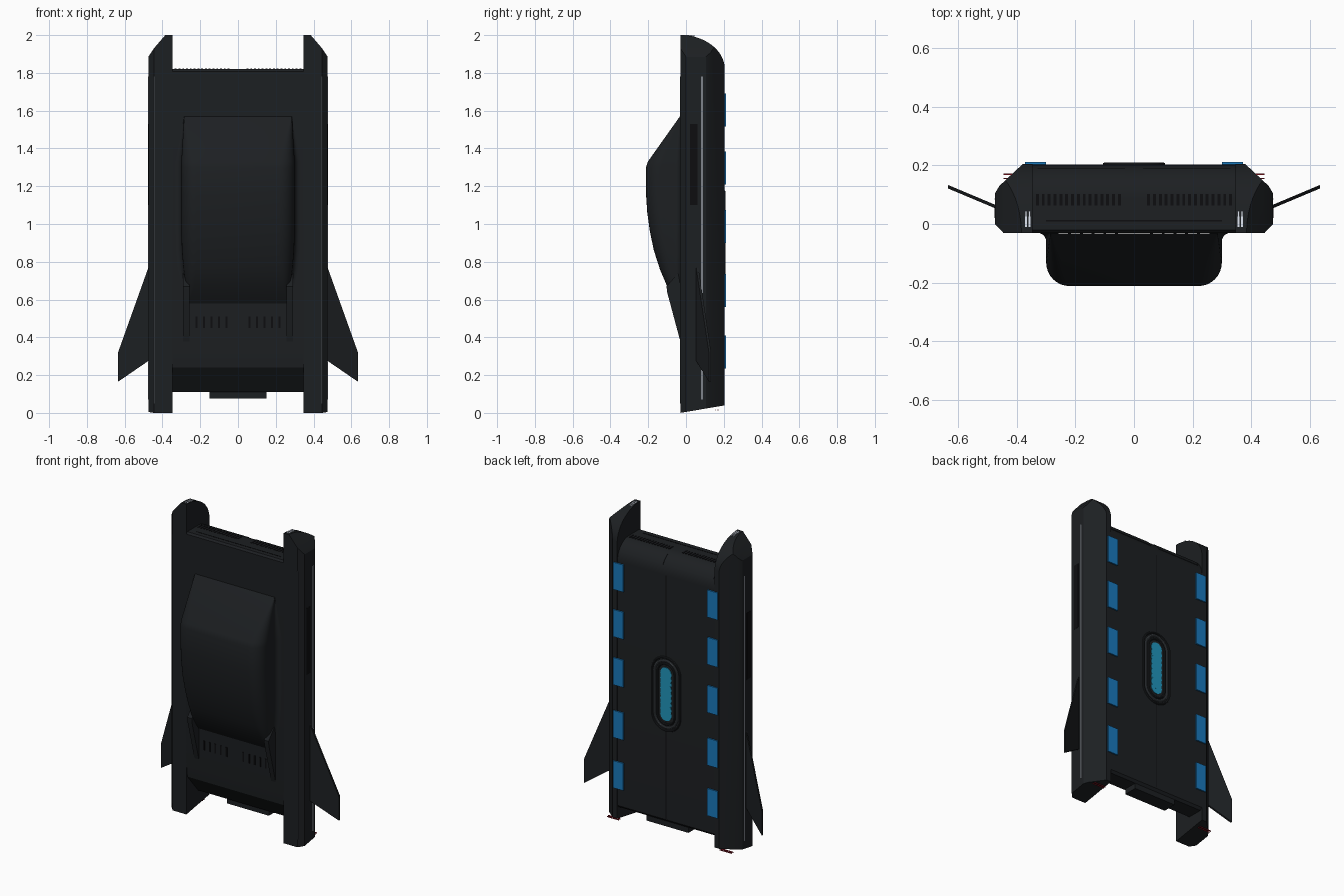
import bpy, bmesh, math
from mathutils import Vector

if "Cube" in bpy.data.objects:
    bpy.data.objects.remove(bpy.data.objects["Cube"])

def mat(name, c):
    m = bpy.data.materials.new(name)
    m.diffuse_color = (*c, 1)
    m.use_nodes = True
    m.node_tree.nodes["Principled BSDF"].inputs["Base Color"].default_value = m.diffuse_color
    return m

BLACK = mat("hull_black", (0.012, 0.014, 0.016))
DARK = mat("recess_black", (0.004, 0.004, 0.005))
GREY = mat("trim_grey", (0.06, 0.07, 0.08))
WHITE = mat("light_white", (0.75, 0.8, 0.9))
BLUE = mat("panel_blue", (0.01, 0.19, 0.5))
CYAN = mat("core_cyan", (0.015, 0.3, 0.5))
RED = mat("tail_red", (0.3, 0.01, 0.02))

def finish(bm, name, m=BLACK, mirror=False):
    bmesh.ops.remove_doubles(bm, verts=bm.verts, dist=1e-5)
    bmesh.ops.recalc_face_normals(bm, faces=bm.faces)
    me = bpy.data.meshes.new(name)
    bm.to_mesh(me)
    bm.free()
    o = bpy.data.objects.new(name, me)
    bpy.context.collection.objects.link(o)
    me.materials.append(m)
    if mirror:
        mod = o.modifiers.new("mirror", 'MIRROR')
        mod.use_bisect_axis[0] = False
    return o

def prism(bm, low, high):
    """Solid between two matching outlines."""
    a = [bm.verts.new(p) for p in low]
    b = [bm.verts.new(p) for p in high]
    n = len(a)
    bm.faces.new(a)
    bm.faces.new(b[::-1])
    for i in range(n):
        bm.faces.new((a[i], a[(i + 1) % n], b[(i + 1) % n], b[i]))

def boxes(name, spans, m=BLACK, mirror=False):
    """Boxes given as (x0, x1, y0, y1, z0, z1)."""
    bm = bmesh.new()
    for x0, x1, y0, y1, z0, z1 in spans:
        ring = [(x0, y0), (x1, y0), (x1, y1), (x0, y1)]
        prism(bm, [(x, y, z0) for x, y in ring], [(x, y, z1) for x, y in ring])
    return finish(bm, name, m, mirror)

def side_prism(name, yz, x0, x1, m=BLACK, mirror=False):
    bm = bmesh.new()
    prism(bm, [(x0, y, z) for y, z in yz], [(x1, y, z) for y, z in yz])
    return finish(bm, name, m, mirror)

def cut(bm, co, no):
    r = bmesh.ops.bisect_plane(bm, geom=bm.verts[:] + bm.edges[:] + bm.faces[:],
                               plane_co=co, plane_no=Vector(no).normalized(), clear_outer=True)
    edges = [e for e in r['geom_cut'] if isinstance(e, bmesh.types.BMEdge)]
    if edges:
        bmesh.ops.holes_fill(bm, edges=edges, sides=0)

# side rails: chamfered bar with rounded nose and slanted tail
bm = bmesh.new()
sec = [(.347, -.03), (.445, -.03), (.475, 0), (.475, .105), (.46, .13), (.38, .205), (.347, .205)]
prism(bm, [(x, y, -.05) for x, y in sec], [(x, y, 2.05) for x, y in sec])
for i in range(13):
    t = math.radians(90 * i / 13)
    s, c = math.sin(t), math.cos(t)
    cut(bm, (0, -.03 + .235 * s, 1.82 + .18 * c), (0, s / .235, c / .18))
cut(bm, (.385, 0, 2), (.07, 0, .06))
cut(bm, (.445, 0, 1.93), (.045, 0, .03))
cut(bm, (0, -.03, 0), (0, .04, -.235))
finish(bm, "side_rail", mirror=True)

# central hull slab with rounded nose and undercut tail
prof = [(-.03, .33), (-.02, .24), (.09, .11), (.19, .11), (.203, .125)]
prof += [(.09 + .113 * math.cos(math.radians(a)), 1.70 + .12 * math.sin(math.radians(a)))
         for a in range(0, 91, 10)]
prof += [(-.02, 1.82), (-.03, 1.808)]
side_prism("hull", prof, -.35, .35)
boxes("tail_block", [(-.15, .15, .10, .19, .075, .12)])

# canopy lofted from rounded sections: z, height, half width
def section(z, h, w):
    f, r = min(.03, h * .3), min(.08, h * .6)
    half = []
    for i in range(6):
        a = math.radians(18 * i)
        half.append((w + f - f * math.sin(a), -.03 - f + f * math.cos(a)))
    for i in range(9):
        a = math.radians(90 * i / 8)
        half.append((w - r + r * math.cos(a), -.03 - h + r - r * math.sin(a)))
    pts = half + [(-x, y) for x, y in half[::-1]]
    return [(x, y, z) for x, y in pts]

rows = [(1.57, .002, .285), (1.33, .172, .30), (1.30, .182, .30), (1.15, .181, .30),
        (1.06, .175, .30), (.96, .161, .30), (.86, .14, .297), (.76, .108, .288),
        (.67, .07, .275), (.58, .002, .265)]
bm = bmesh.new()
grid = [[bm.verts.new(p) for p in section(*r)] for r in rows]
for a, b in zip(grid, grid[1:]):
    for i in range(len(a) - 1):
        bm.faces.new((a[i], a[i + 1], b[i + 1], b[i]))
finish(bm, "canopy")

# buttresses and vents behind the canopy
side_prism("buttress", [(-.025, .36), (-.10, .64), (-.103, .67), (-.025, .76)], .258, .29, mirror=True)
boxes("deck_vents", [(x - .005, x + .005, -.033, -.02, .45, .51)
                     for x in (.06, .10, .14, .18, .22)], DARK, True)

# tail fins
fin = [(.46, .81), (.635, .32), (.635, .165), (.46, .285)]
bm = bmesh.new()
prism(bm, *[[(x, .06 + (x - .475) * .42 + d, z) for x, z in fin] for d in (-.006, .006)])
finish(bm, "tail_fin", mirror=True)

# nose grille, panels and seam
boxes("nose_grille", [(.045 + i * .02, .055 + i * .02, .063, .103, 1.81, 1.822)
                      for i in range(15)], DARK, True)
boxes("nose_seam", [(-.3, .3, .008, .013, 1.81, 1.8215)], DARK)
arc = [(.09 + r * .113 * math.cos(math.radians(a)), 1.70 + r * .12 * math.sin(math.radians(a)))
       for r, s in ((1.02, 1), (.95, -1)) for a in range(28, 65, 6)[::s]]
side_prism("nose_panel", arc, .03, .33, mirror=True)

# rail trims, lights and side recess
boxes("side_strip", [(.47, .4765, .083, .087, .07, 1.78)], WHITE, True)
boxes("edge_strip", [(.443, .447, -.0315, -.02, .05, 1.78)], GREY, True)
boxes("headlight", [(x, x + .006, -.01, .045, 1.96, 2.0) for x in (.354, .366)], WHITE, True)
boxes("side_recess", [(.47, .476, .02, .06, 1.1, 1.53)], DARK, True)
boxes("tail_light", [(.36, .445, y, y + .004, .012, .018) for y in (.153, .168)], RED, True)

# blue underside panels and centre seam
boxes("lift_panel", [(.30, .373, .198, .212, z - .175, z)
                     for z in (1.69, 1.385, 1.075, .735, .41)], BLUE, True)
boxes("belly_seam", [(-.002, .002, .198, .2037, .13, 1.70)], DARK)

# oval core: concentric rings around a row of glowing discs
def ring_tube(name, w, half, r, m, n=16, k=8):
    bm = bmesh.new()
    path = []
    for top in (1, -1):
        for i in range(n + 1):
            a = math.pi * i / n + (0 if top > 0 else math.pi)
            path.append((math.cos(a), math.sin(a), top * (half - w)))
    loops = []
    for c, s, off in path:
        loops.append([bm.verts.new(((w + r * math.cos(b)) * c, .203 + r * math.sin(b),
                                    .935 + off + (w + r * math.cos(b)) * s))
                      for b in [2 * math.pi * j / k for j in range(k)]])
    for i, a in enumerate(loops):
        b = loops[(i + 1) % len(loops)]
        for j in range(k):
            bm.faces.new((a[j], a[(j + 1) % k], b[(j + 1) % k], b[j]))
    finish(bm, name, m)

for i, w in enumerate((.10, .08, .06)):
    ring_tube(f"core_ring_{i + 1}", w, w + .135, .007, GREY if i % 2 else BLACK)
bm = bmesh.new()
for i in range(9):
    z = .935 + (i - 4) * .033
    ring = [(.04 * math.cos(math.tau * j / 24), z + .04 * math.sin(math.tau * j / 24)) for j in range(24)]
    y = .2055 + .0004 * (i % 2)
    prism(bm, [(x, .195, q) for x, q in ring], [(x, y, q) for x, q in ring])
finish(bm, "core_discs", CYAN)

# keep hard edges, smooth the curves
for o in bpy.context.scene.objects:
    o.select_set(True)
bpy.context.view_layer.objects.active = bpy.data.objects["canopy"]
bpy.ops.object.shade_smooth_by_angle(angle=math.radians(25))
